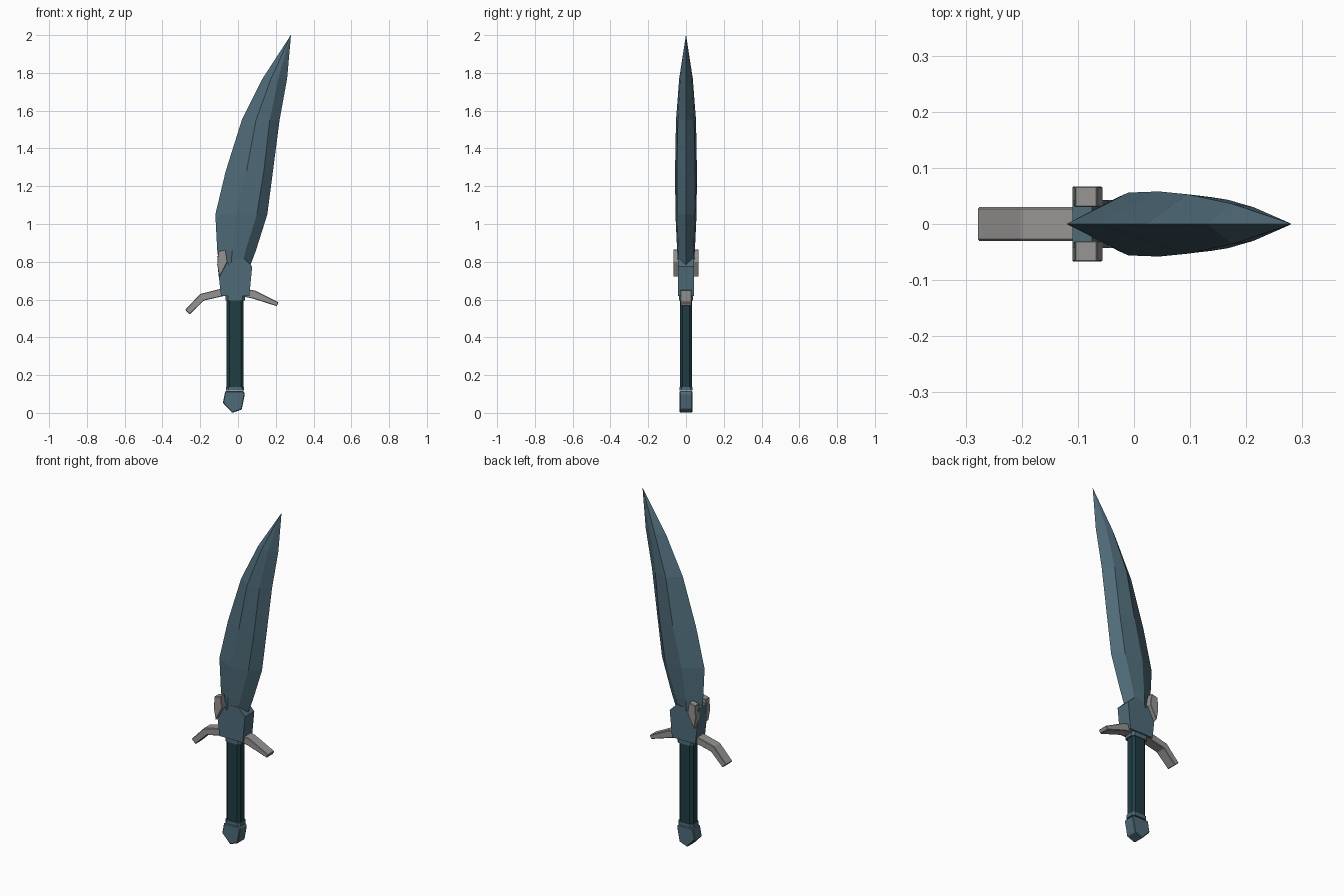
import bpy, bmesh

if "Cube" in bpy.data.objects:
    bpy.data.objects.remove(bpy.data.objects["Cube"])


def material(name, rgb):
    m = bpy.data.materials.new(name)
    m.diffuse_color = (*rgb, 1)
    m.use_nodes = True
    m.node_tree.nodes["Principled BSDF"].inputs["Base Color"].default_value = m.diffuse_color
    return m


steel = material("blue steel", (0.078, 0.147, 0.19))
dark = material("dark teal grip", (0.014, 0.046, 0.055))
grey = material("grey metal", (0.30, 0.295, 0.29))


def finish(name, bm, mat):
    bmesh.ops.recalc_face_normals(bm, faces=bm.faces)
    mesh = bpy.data.meshes.new(name)
    bm.to_mesh(mesh)
    bm.free()
    mesh.materials.append(mat)
    ob = bpy.data.objects.new(name, mesh)
    bpy.context.collection.objects.link(ob)
    return ob


def loft(name, rings, mat):
    """Skin a list of equal-length rings of points and cap both ends."""
    bm = bmesh.new()
    vs = [[bm.verts.new(p) for p in r] for r in rings]
    n = len(vs[0])
    for a, b in zip(vs, vs[1:]):
        for i in range(n):
            bm.faces.new((a[i], a[(i + 1) % n], b[(i + 1) % n], b[i]))
    bm.faces.new(vs[0])
    bm.faces.new(vs[-1])
    return finish(name, bm, mat)


def plate(name, outline, y0, y1, mat, bevel=0.0):
    """Front outline (x, z) extruded from y0 to y1."""
    ob = loft(name, [[(x, y, z) for x, z in outline] for y in (y0, y1)], mat)
    if bevel:
        mod = ob.modifiers.new("bevel", 'BEVEL')
        mod.width, mod.segments = bevel, 1
    return ob


def post(name, x0, x1, d, c, z0, z1, mat):
    """Upright chamfered bar."""
    sec = [(x0 + c, -d), (x1 - c, -d), (x1, c - d), (x1, d - c),
           (x1 - c, d), (x0 + c, d), (x0, d - c), (x0, c - d)]
    return loft(name, [[(x, y, z) for x, y in sec] for z in (z0, z1)], mat)


# Blade: z, back edge, left ridge, right ridge, cutting edge, left/right ridge depth
sections = [
    (0.70, -0.090, -0.045, 0.005, 0.035, 0.036, 0.030),
    (0.86, -0.110, -0.030, 0.040, 0.095, 0.047, 0.040),
    (1.05, -0.120, -0.010, 0.100, 0.155, 0.056, 0.048),
    (1.28, -0.065, 0.045, 0.137, 0.185, 0.058, 0.048),
    (1.55, 0.020, 0.095, 0.168, 0.220, 0.053, 0.043),
    (1.77, 0.130, 0.175, 0.213, 0.260, 0.036, 0.030),
    (2.00, 0.2795, 0.2798, 0.2802, 0.2805, 0.0005, 0.0005),
]
loft("blade", [[(a, 0, z), (b, -p, z), (c, -q, z), (d, 0, z), (c, q, z), (b, p, z)]
               for z, a, b, c, d, p, q in sections], steel)

# Socket holding the blade, with a notched top
plate("blade_socket", [(-0.09, 0.62), (0.06, 0.62), (0.075, 0.775), (0.03, 0.82),
                       (-0.02, 0.815), (-0.045, 0.78), (-0.075, 0.84), (-0.11, 0.83),
                       (-0.105, 0.75)], -0.043, 0.043, steel)

# Grey side clips on both faces of the socket
clip = [(-0.105, 0.855), (-0.066, 0.865), (-0.056, 0.80), (-0.098, 0.72), (-0.11, 0.785)]
for side, s in (("front", -1), ("back", 1)):
    plate("clip_" + side, clip, s * 0.03, s * 0.067, grey, 0.002)

# Cross guard arms
plate("guard_arm_left", [(-0.06, 0.66), (-0.10, 0.655), (-0.20, 0.63), (-0.28, 0.545),
                         (-0.255, 0.522), (-0.18, 0.595), (-0.06, 0.622)],
      -0.03, 0.03, grey, 0.003)
plate("guard_arm_right", [(0.03, 0.655), (0.09, 0.648), (0.215, 0.585), (0.205, 0.565),
                          (0.08, 0.605), (0.03, 0.615)], -0.03, 0.03, grey, 0.003)

# Handle: collar, grip, ring and pommel
post("grip_collar", -0.065, 0.037, 0.036, 0.012, 0.595, 0.625, steel)
post("grip", -0.06, 0.03, 0.032, 0.014, 0.12, 0.60, dark)
post("pommel_ring", -0.063, 0.033, 0.035, 0.012, 0.118, 0.138, steel)
plate("pommel", [(-0.068, 0.115), (0.03, 0.115), (0.036, 0.10), (0.02, 0.018),
                 (-0.03, 0.0), (-0.08, 0.053)], -0.034, 0.034, steel, 0.004)
